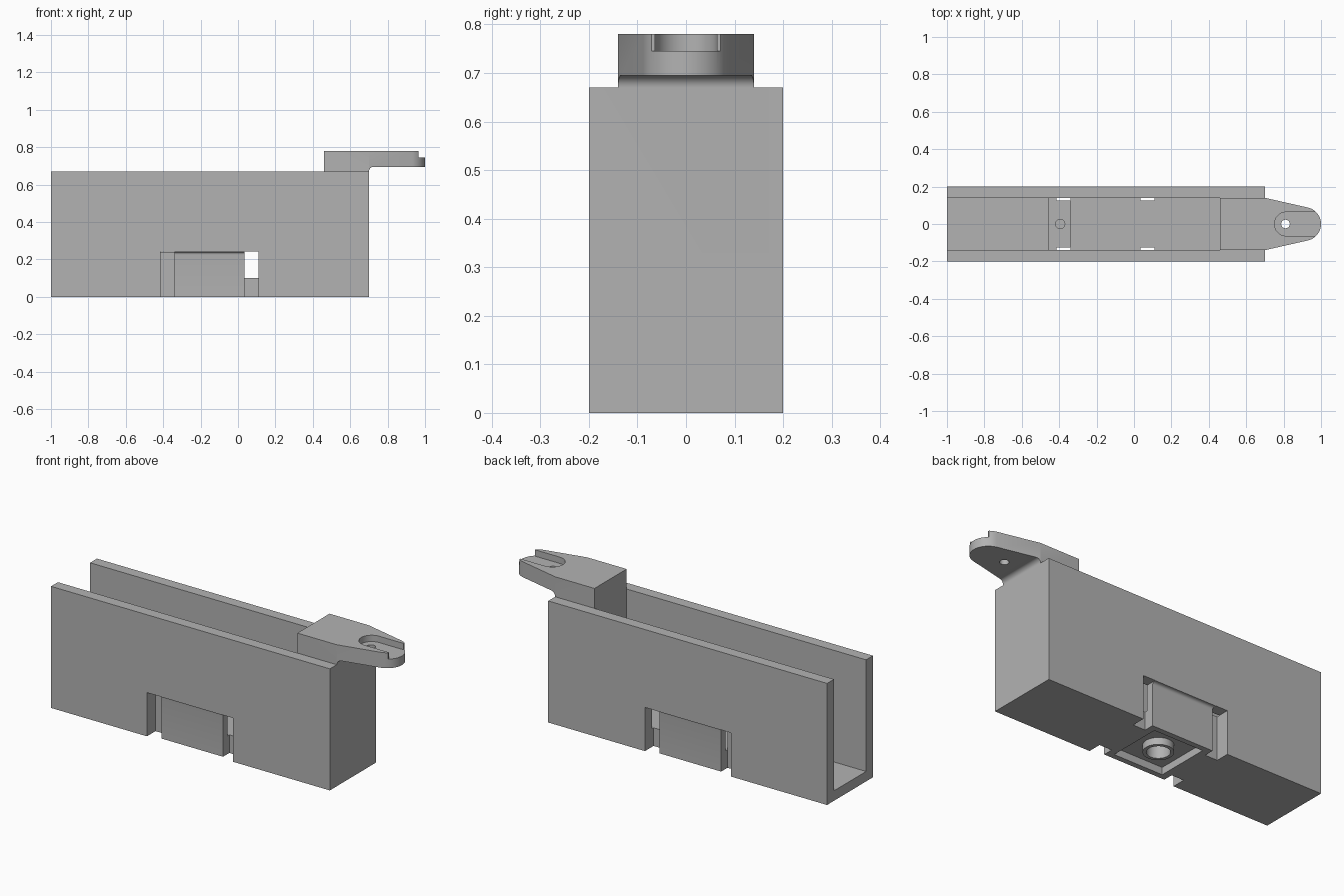
import bpy, bmesh
from math import cos, sin, radians
from mathutils import Vector

cube = bpy.data.objects.get("Cube")
if cube:
    bpy.data.objects.remove(cube)

grey = bpy.data.materials.new("plain_grey")
grey.use_nodes = True
colour = (0.45, 0.45, 0.45, 1)
grey.diffuse_color = colour
grey.node_tree.nodes["Principled BSDF"].inputs["Base Color"].default_value = colour


def prism(name, points, axis, lo, hi):
    """Extrude a 2D outline along an axis; points use the other two axes in order."""
    def place(p, d):
        c = list(p)
        c.insert("xyz".index(axis), d)
        return Vector(c)
    bm = bmesh.new()
    face = bm.faces.new([bm.verts.new(place(p, lo)) for p in points])
    out = bmesh.ops.extrude_face_region(bm, geom=[face])
    verts = [g for g in out["geom"] if isinstance(g, bmesh.types.BMVert)]
    bmesh.ops.translate(bm, verts=verts, vec=place((0, 0), hi - lo))
    bmesh.ops.recalc_face_normals(bm, faces=bm.faces)
    mesh = bpy.data.meshes.new(name)
    bm.to_mesh(mesh)
    bm.free()
    mesh.materials.append(grey)
    obj = bpy.data.objects.new(name, mesh)
    bpy.context.collection.objects.link(obj)
    return obj


def box(name, x, y, z):
    return prism(name, [(x[0], y[0]), (x[1], y[0]), (x[1], y[1]), (x[0], y[1])], "z", *z)


def arc(cx, cy, r, start, end, n=16):
    angles = [radians(start + (end - start) * i / n) for i in range(n + 1)]
    return [(cx + r * cos(a), cy + r * sin(a)) for a in angles]


def cylinder(name, x, r, z):
    return prism(name, arc(x, 0, r, 0, 352.5, 47), "z", *z)


def combine(target, tool, operation="DIFFERENCE"):
    tool.hide_render = True
    mod = target.modifiers.new(tool.name, "BOOLEAN")
    mod.operation, mod.solver, mod.object = operation, "EXACT", tool
    bpy.context.view_layer.objects.active = target
    bpy.ops.object.modifier_apply(modifier=mod.name)
    bpy.data.objects.remove(tool)


# Main body, with the overhanging tongue joined on top
body = box("channel_body", (-1, 0.75), (-0.2, 0.2), (0, 0.67))
outline = [(0.46, 0.14), (0.46, -0.14), (0.7, -0.14)]
outline += arc(0.91, 0, 0.09, -77, 77, 24) + [(0.7, 0.14)]
combine(body, prism("tongue", outline, "z", 0.6, 0.78), "UNION")

# Square off the end wall and round the corner under the tongue
under = [(0.7, -0.2)] + arc(0.725, 0.67, 0.025, 180, 90, 8) + [(1.2, 0.695), (1.2, -0.2)]
combine(body, prism("undercut", under, "y", -0.5, 0.5))

# Long channel, open at the top and one end, with a raised block on its floor
floor = [(-1.2, 0.055), (-0.46, 0.055), (-0.46, 0.24), (-0.34, 0.24),
         (-0.34, 0.1), (0.46, 0.1), (0.46, 1), (-1.2, 1)]
combine(body, prism("channel", floor, "y", -0.14, 0.14))
combine(body, cylinder("block_hole", -0.395, 0.025, (0.15, 0.5)))

# Recessed side panels, each between two slits
for side in (-1, 1):
    recess = [(0.3, -0.1), (0.18, -0.1)] + arc(0.195, 0.225, 0.015, 180, 90, 6) + [(0.3, 0.24)]
    recess = [(side * y, z) for y, z in recess]
    combine(body, prism("panel_recess", recess, "x", -0.36, 0.06))
    for x in (-0.415, 0.035):
        y = sorted((side * 0.125, side * 0.3))
        combine(body, box("slit", (x, x + 0.075), y, (-0.1, 0.241)))

# Square pocket underneath, holding a short round socket
combine(body, box("pocket", (-0.302, -0.002), (-0.15, 0.15), (-0.1, 0.04)))
combine(body, cylinder("socket", -0.152, 0.076, (0.002, 0.06)), "UNION")
combine(body, cylinder("socket_bore", -0.152, 0.058, (-0.1, 0.07)))

# Round-ended slot, stepped tip and pin hole in the tongue
slot = arc(0.815, 0, 0.064, 90, 270, 24) + [(1.2, -0.064), (1.2, 0.064)]
combine(body, prism("slot", slot, "z", 0.745, 1))
combine(body, box("tip_step", (0.965, 1.3), (-0.3, 0.3), (0.745, 1.1)))
combine(body, cylinder("pin_hole", 0.81, 0.023, (0.5, 1.2)))

bpy.ops.object.select_all(action="DESELECT")
body.select_set(True)
bpy.context.view_layer.objects.active = body
bpy.ops.object.shade_smooth_by_angle(angle=radians(25))
